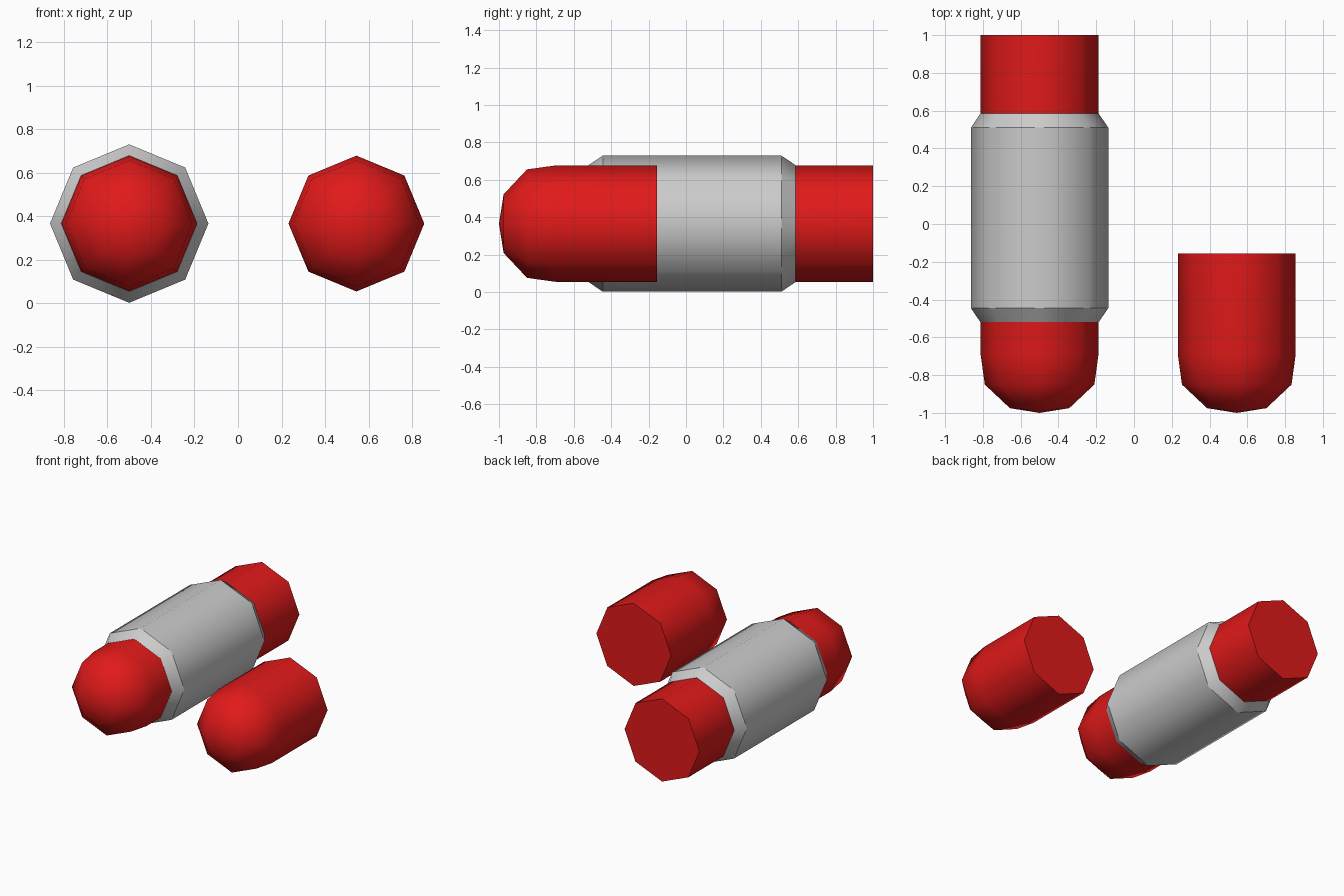
import bpy, bmesh, math

if "Cube" in bpy.data.objects:
    bpy.data.objects.remove(bpy.data.objects["Cube"])

SIDES = 8
AXIS_Z = 0.366

red = bpy.data.materials.new("red_paint")
red.diffuse_color = (0.75, 0.01, 0.01, 1)
red.use_nodes = True
red.node_tree.nodes["Principled BSDF"].inputs["Base Color"].default_value = red.diffuse_color


def lathe_y(name, profile, x, sharp_rings=(), mat=None):
    """Revolve (y, radius) points around a lengthwise axis; radius 0 makes a tip."""
    bm = bmesh.new()
    rings = []
    for y, r in profile:
        n = SIDES if r > 0 else 1
        rings.append([bm.verts.new((r * math.cos(2 * math.pi * i / SIDES), y,
                                    r * math.sin(2 * math.pi * i / SIDES)))
                      for i in range(n)])
    # side walls, with triangles at a tip
    for a, b in zip(rings, rings[1:]):
        for i in range(SIDES):
            j = (i + 1) % SIDES
            if len(a) == 1:
                bm.faces.new((a[0], b[i], b[j]))
            else:
                bm.faces.new((a[i], a[j], b[j], b[i]))
    # flat end caps
    for ring in (rings[0], rings[-1]):
        if len(ring) > 1:
            bm.faces.new(ring)
    bmesh.ops.recalc_face_normals(bm, faces=bm.faces)
    # smooth round the axis, crisp at the chosen rings
    for f in bm.faces:
        f.smooth = len(f.verts) < SIDES
    for k in sharp_rings:
        for i in range(SIDES):
            bm.edges.get((rings[k][i], rings[k][(i + 1) % SIDES])).smooth = False
    mesh = bpy.data.meshes.new(name)
    bm.to_mesh(mesh)
    bm.free()
    obj = bpy.data.objects.new(name, mesh)
    obj.location = (x, 0, AXIS_Z)
    bpy.context.collection.objects.link(obj)
    if mat:
        mesh.materials.append(mat)
    return obj


def capsule(name, x, back):
    """Round-nosed red rod ending flat at the given y."""
    nose = [(-1.0, 0), (-0.975, 0.157), (-0.85, 0.29), (-0.69, 0.312)]
    return lathe_y(name, nose + [(back, 0.312)], x, (4,), red)


# red round-nosed rods
capsule("long_rod", -0.5, 1.0)
capsule("short_rod", 0.544, -0.155)

# grey chamfered sleeve around the long rod
lathe_y("sleeve", [(-0.52, 0.313), (-0.445, 0.364), (0.51, 0.364), (0.585, 0.313)],
        -0.5, (0, 1, 2, 3))
